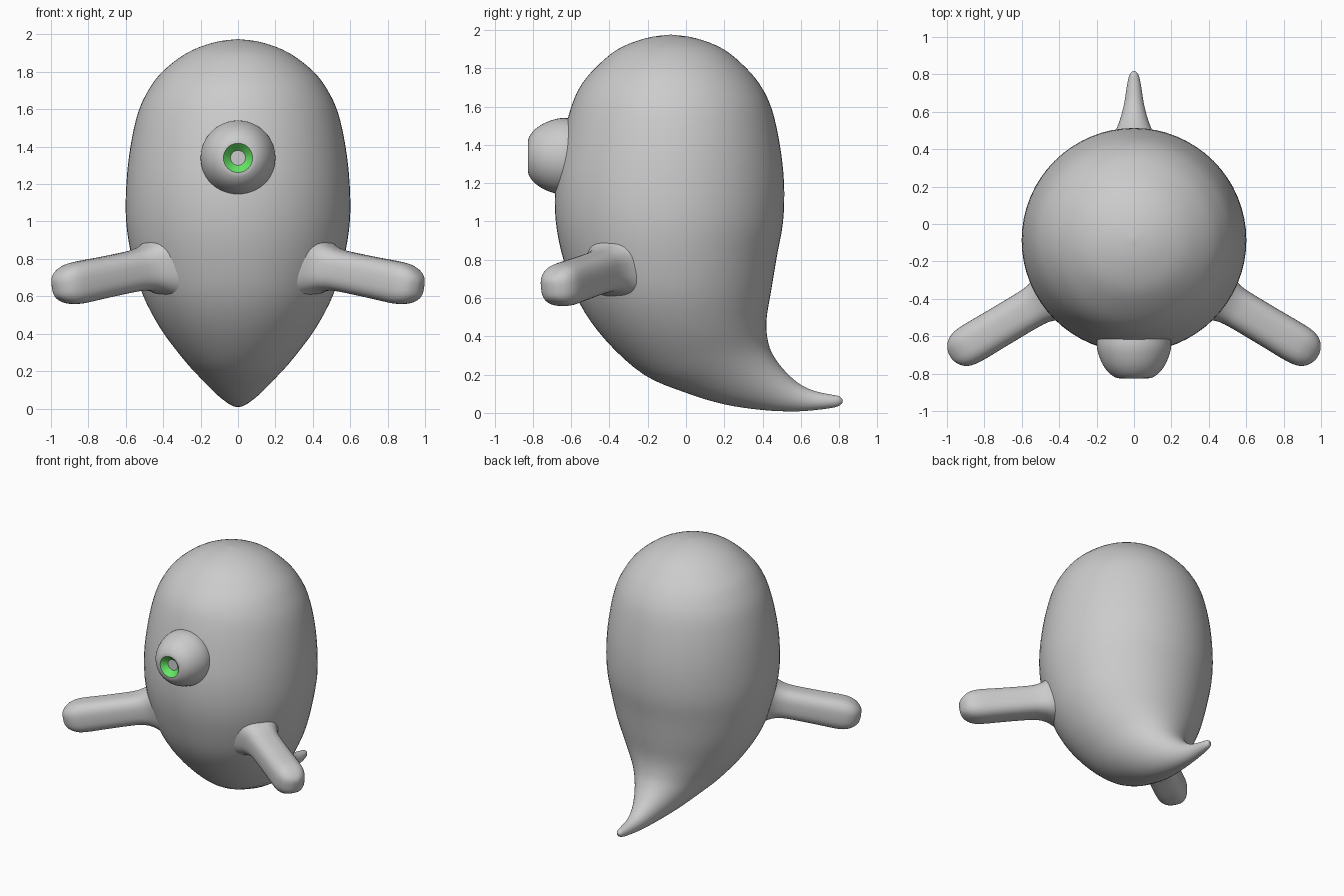
import bpy, bmesh, math
from mathutils import Vector

cube = bpy.data.objects.get("Cube")
if cube:
    bpy.data.objects.remove(cube)


def material(name, rgb):
    m = bpy.data.materials.new(name)
    m.use_nodes = True
    m.diffuse_color = (*rgb, 1)
    m.node_tree.nodes["Principled BSDF"].inputs["Base Color"].default_value = (*rgb, 1)
    return m


GREY = material("soft grey", (0.6, 0.6, 0.6))
GREEN = material("iris green", (0.13, 0.8, 0.13))


def catmull(rows, steps):
    """Smoothly interpolate a list of number tuples."""
    rows = [Vector(r) for r in rows]
    out = []
    for i in range(len(rows) - 1):
        p0, p1 = rows[max(i - 1, 0)], rows[i]
        p2, p3 = rows[i + 1], rows[min(i + 2, len(rows) - 1)]
        for k in range(steps):
            t = k / steps
            out.append(0.5 * (2 * p1 + (p2 - p0) * t
                              + (2 * p0 - 5 * p1 + 4 * p2 - p3) * t * t
                              + (3 * p1 - p0 - 3 * p2 + p3) * t ** 3))
    return out + [rows[-1]]


def loft(name, rings, mats=(GREY,), angle=40):
    """Skin a list of equal rings and close both ends."""
    bm = bmesh.new()
    loops = [[bm.verts.new(p) for p in ring] for ring in rings]
    n = len(loops[0])
    for a, b in zip(loops, loops[1:]):
        for i in range(n):
            j = (i + 1) % n
            bm.faces.new((a[i], a[j], b[j], b[i]))
    bm.faces.new(loops[0][::-1])
    bm.faces.new(loops[-1])
    bmesh.ops.recalc_face_normals(bm, faces=bm.faces)
    me = bpy.data.meshes.new(name)
    bm.to_mesh(me)
    bm.free()
    ob = bpy.data.objects.new(name, me)
    bpy.context.collection.objects.link(ob)
    for m in mats:
        me.materials.append(m)
    bpy.ops.object.select_all(action='DESELECT')
    ob.select_set(True)
    bpy.context.view_layer.objects.active = ob
    bpy.ops.object.shade_smooth_by_angle(angle=math.radians(angle))
    return ob


def circle(n):
    return [(math.cos(math.tau * i / n), math.sin(math.tau * i / n)) for i in range(n)]


# Body: domed head as level ellipses, (front y, back y, z, half width)
head = [(-.21, .05, 1.957, .13), (-.355, .195, 1.9, .275), (-.475, .315, 1.8, .405),
        (-.555, .395, 1.7, .48), (-.605, .45, 1.58, .535), (-.65, .49, 1.4, .575),
        (-.682, .512, 1.2, .597), (-.68, .507, 1.0, .598)]
sections = [(-.085, 1.975, -.075, 1.975, .005)] + [(f, z, b, z, w) for f, b, z, w in head]
# Lower body bends into the tail: (front y, front z, back y, back z, half width)
sections += [(-.64, .8, .475, .82, .568), (-.56, .58, .445, .64, .51),
             (-.42, .38, .42, .48, .415), (-.22, .2, .43, .365, .3),
             (0, .105, .465, .285, .215), (.2, .045, .525, .21, .145),
             (.4, .015, .595, .15, .09), (.58, .008, .67, .115, .056),
             (.72, .02, .755, .096, .038), (.79, .033, .8, .087, .025),
             (.817, .052, .819, .068, .008)]
rings = []
for fy, fz, by, bz, w in catmull(sections, 4):
    front, back = Vector((0, fy, fz)), Vector((0, by, bz))
    mid, half = (front + back) / 2, (front - back) / 2
    rings.append([mid + half * c + Vector((w * s, 0, 0)) for c, s in circle(64)])
loft("body", rings)


# Arms: rounded square sections flaring where they join the body
def squircle(n, power):
    return [(math.copysign(abs(c) ** power, c), math.copysign(abs(s) ** power, s))
            for c, s in circle(n)]


arm_profile = [(-.12, .22, .22), (-.05, .17, .165), (0, .135, .135), (.05, .116, .118),
               (.12, .108, .11), (.3, .107, .11), (.47, .108, .112), (.54, .1, .1),
               (.585, .075, .075), (.61, .035, .045), (.615, .006, .008)]
for side, label in ((1, "left"), (-1, "right")):
    root = Vector((side * .46, -.395, .755))
    axis = Vector((side * .51, -.305, -.107)).normalized()
    across = axis.cross(Vector((0, 0, 1))).normalized()
    upward = across.cross(axis).normalized()
    rings = [[root + axis * d + across * (w * c) + upward * (h * s)
              for c, s in squircle(40, .72)]
             for d, w, h in catmull(arm_profile, 4)]
    loft(label + "_arm", rings, angle=60)

# Eye: flattened dome with a sunken green iris and a grey pupil, (radius, y)
dome = catmull([(.195, -.58), (.2, -.64), (.192, -.69), (.168, -.75),
                (.135, -.795), (.1, -.82), (.078, -.825)], 3)
eye_profile = [tuple(p) for p in dome] + [(.04, -.785)]
rings = [[Vector((r * c, y, 1.34 + r * s)) for c, s in circle(48)] for r, y in eye_profile]
eye = loft("eye", rings, (GREY, GREEN), 35)
for face in eye.data.polygons:
    reach = math.hypot(face.center.x, face.center.z - 1.34)
    if .03 < reach < .077 and face.center.y > -.82:
        face.material_index = 1
